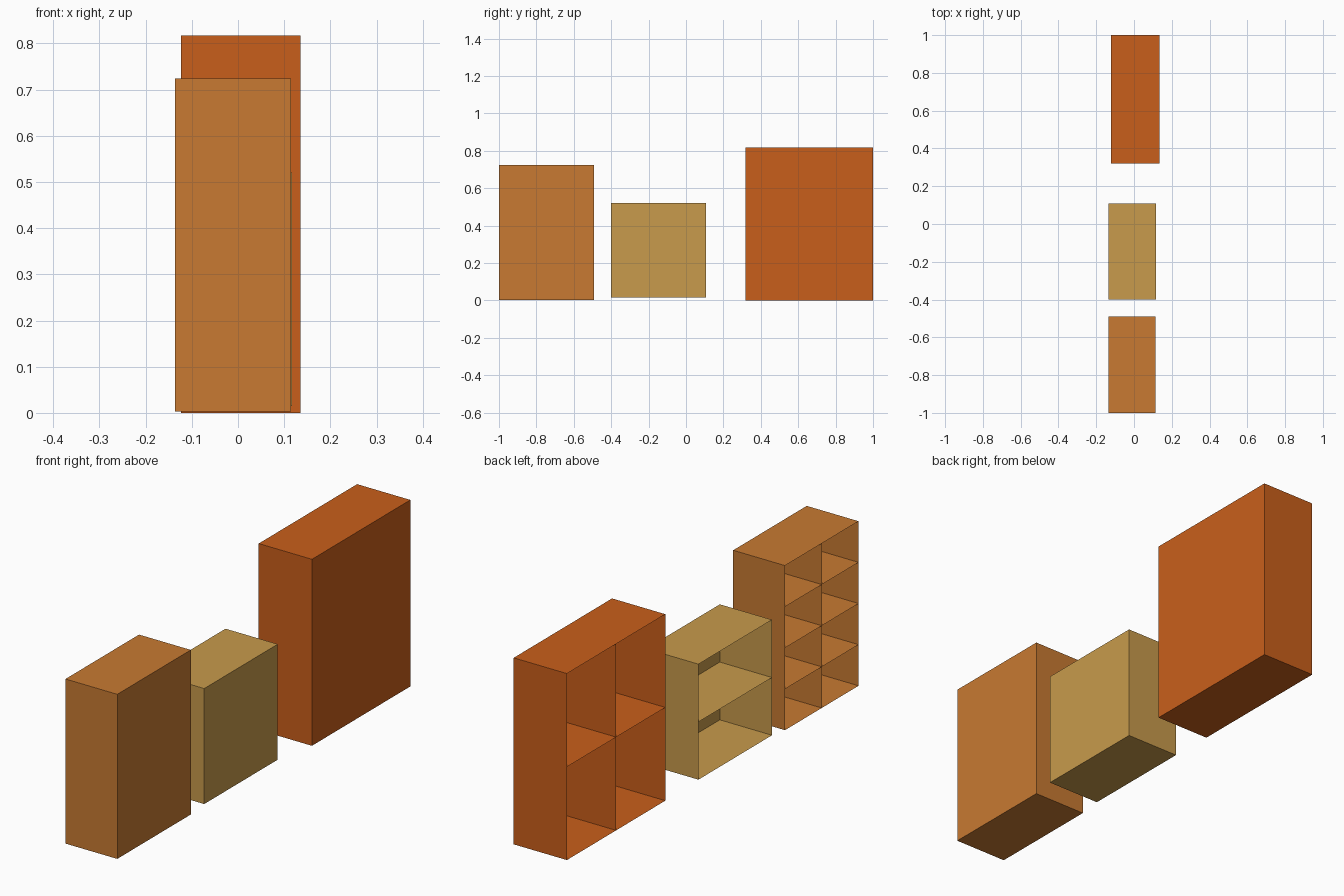
import bpy, bmesh

if "Cube" in bpy.data.objects:
    bpy.data.objects.remove(bpy.data.objects["Cube"])


def linear(c):
    return tuple((v / 255 / 12.92) if v < 11 else ((v / 255 + 0.055) / 1.055) ** 2.4 for v in c)


def bookcase(name, rgb, x, y, z, rows, divided):
    """Thin-panel case open towards -x, with evenly spaced shelves."""
    bm = bmesh.new()
    (x0, x1), (y0, y1), (z0, z1) = x, y, z

    def panel(*pts):
        bm.faces.new([bm.verts.new(p) for p in pts])

    def horizontal(h):
        panel((x0, y0, h), (x1, y0, h), (x1, y1, h), (x0, y1, h))

    def upright(d):
        panel((x0, d, z0), (x1, d, z0), (x1, d, z1), (x0, d, z1))

    # bottom, shelves and top
    for i in range(rows + 1):
        horizontal(z0 + (z1 - z0) * i / rows)
    # sides and centre divider
    for d in (y0, y1) + (((y0 + y1) / 2,) if divided else ()):
        upright(d)
    # back panel
    panel((x1, y0, z0), (x1, y1, z0), (x1, y1, z1), (x1, y0, z1))

    # orient the outer panels outwards
    bm.normal_update()
    for f in bm.faces:
        c = f.calc_center_median()
        if abs(c.z - z0) < 1e-5 or abs(c.y - y1) < 1e-5:
            if f.normal.z > 0.5 or f.normal.y < -0.5:
                f.normal_flip()
    bmesh.ops.remove_doubles(bm, verts=bm.verts, dist=1e-5)
    mesh = bpy.data.meshes.new(name)
    bm.to_mesh(mesh)
    bm.free()
    mat = bpy.data.materials.new(name + "_wood")
    mat.diffuse_color = (*linear(rgb), 1)
    mat.use_nodes = True
    mat.node_tree.nodes["Principled BSDF"].inputs["Base Color"].default_value = mat.diffuse_color
    mesh.materials.append(mat)
    bpy.context.collection.objects.link(bpy.data.objects.new(name, mesh))


# tall narrow case, low case, and large case
bookcase("eight_slot_bookcase", (200, 122, 50), (-0.136, 0.115), (-1.0, -0.491), (0.003, 0.724), 4, True)
bookcase("low_bookcase", (200, 155, 76), (-0.136, 0.117), (-0.401, 0.108), (0.015, 0.521), 2, False)
bookcase("large_bookcase", (201, 95, 27), (-0.123, 0.135), (0.319, 1.0), (0.0, 0.817), 2, True)
